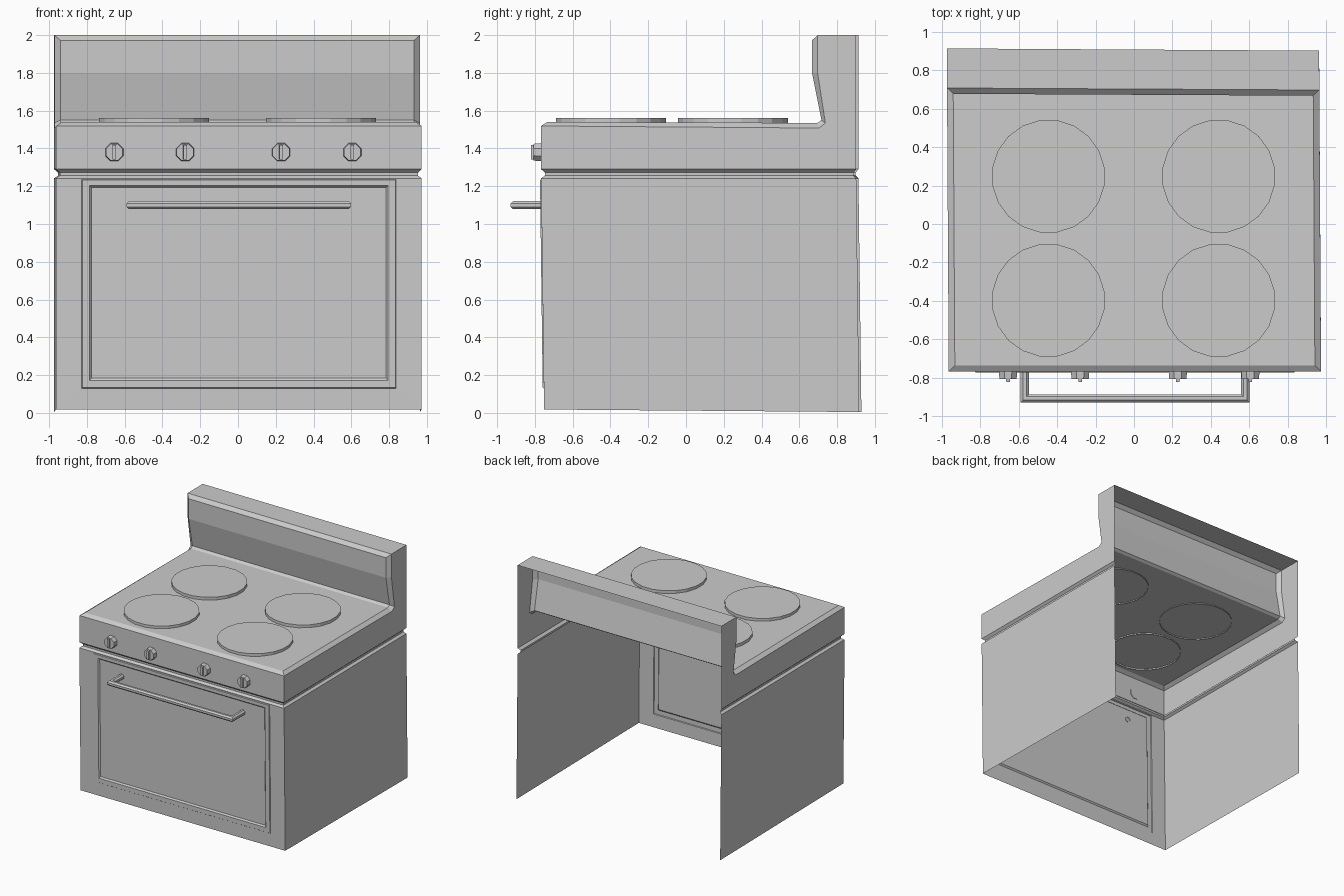
import bpy, bmesh, math
from mathutils import Matrix

if "Cube" in bpy.data.objects:
    bpy.data.objects.remove(bpy.data.objects["Cube"])

W, FRONT, BACK = 0.968, -0.767, 0.907


def finish(name, bm, skew=False):
    if skew:  # the sheet-metal shell is very slightly out of square
        for v in bm.verts:
            x, y, z = v.co
            if z < 1.24:
                y += 0.016 * (1.24 - z) / 1.24
            y -= 0.006 * x * (v.co.y - FRONT) / (BACK - FRONT)
            if z < 0.1:
                z -= 0.008 * y
            v.co = (x - 0.006 * v.co.y, y, z)
    bmesh.ops.remove_doubles(bm, verts=bm.verts, dist=0.0001)
    bmesh.ops.recalc_face_normals(bm, faces=bm.faces)
    me = bpy.data.meshes.new(name)
    bm.to_mesh(me)
    bm.free()
    ob = bpy.data.objects.new(name, me)
    bpy.context.collection.objects.link(ob)
    return ob


def bridge(bm, a, b, closed=True):
    n = len(a)
    for i in range(n if closed else n - 1):
        j = (i + 1) % n
        bm.faces.new((a[i], a[j], b[j], b[i]))


# lower body: side walls and recessed groove, open at back and bottom
bm = bmesh.new()
loops = []
for z, d in [(0.012, 0), (1.242, 0), (1.256, 0.02), (1.272, 0.02), (1.29, 0)]:
    w, f, b = W - d, FRONT + d, BACK - d * 0.7
    loops.append([bm.verts.new(p) for p in ((-w, b, z), (-w, f, z), (w, f, z), (w, b, z))])
for i in range(4):
    bridge(bm, loops[i], loops[i + 1], closed=False)
bmesh.ops.delete(bm, geom=[f for f in bm.faces if all(
    abs(v.co.y - FRONT) < 1e-4 and v.co.z < 1.25 for v in f.verts)], context='FACES_ONLY')

# oven door: concentric raised frame and recessed panel in the front sheet
rects = [(W, 0.012, 1.242, FRONT), (0.832, 0.13, 1.236, FRONT), (0.828, 0.134, 1.232, FRONT - 0.006),
         (0.79, 0.172, 1.203, FRONT - 0.006), (0.78, 0.184, 1.193, FRONT + 0.005)]
prev = None
for hx, z0, z1, y in rects:
    ring = [bm.verts.new(p) for p in ((-hx, y, z0), (hx, y, z0), (hx, y, z1), (-hx, y, z1))]
    if prev:
        bridge(bm, prev, ring)
    prev = ring
bm.faces.new(prev)
finish("oven_body", bm, True)

# upper housing: control panel, cooktop and backsplash from one side profile
outer = [(FRONT, 1.519), (0.71, 1.508), (0.743, 1.535), (0.702, 1.8), (0.702, 2.0)]
inner = [(-0.735, 1.54), (0.70, 1.535), (0.722, 1.55), (0.672, 1.8), (0.672, 1.972)]
bm = bmesh.new()
sides = []
for s in (-1, 1):
    o = [bm.verts.new((s * W, y, z)) for y, z in outer]
    i = [bm.verts.new((s * (W - 0.032), y, z)) for y, z in inner]
    top, low, front = [bm.verts.new((s * W, y, z)) for y, z in
                       ((BACK, 2.0), (BACK, 1.29), (FRONT, 1.29))]
    bm.faces.new(o + [top, low, front])
    bridge(bm, o, i, closed=False)
    sides.append([front, o[0]] + i + [o[-1], top])
bridge(bm, sides[0], sides[1], closed=False)
finish("cooktop_and_backsplash", bm, True)

# burners: shallow discs open underneath
for n, (x, y) in enumerate([(x, y) for x in (-0.445, 0.44) for y in (-0.397, 0.248)]):
    bm = bmesh.new()
    rings = [[bm.verts.new((x + 0.295 * math.cos((k + 0.5) * math.pi / 10),
                            y + 0.295 * math.sin((k + 0.5) * math.pi / 10), z))
              for k in range(20)] for z in (1.527, 1.562)]
    bridge(bm, rings[0], rings[1])
    bm.faces.new(rings[1])
    finish(f"burner_{n + 1}", bm)

# control knobs: octagonal base with a grip bar
for n, x in enumerate((-0.655, -0.28, 0.228, 0.605)):
    bm = bmesh.new()
    m = Matrix.Translation((x, -0.785, 1.38)) @ Matrix.Rotation(math.pi / 2, 4, 'X') \
        @ Matrix.Rotation(math.pi / 8, 4, 'Z')
    bmesh.ops.create_cone(bm, cap_ends=True, segments=8, radius1=0.052, radius2=0.048,
                          depth=0.044, matrix=m)
    m = Matrix.Translation((x, -0.8, 1.38)) @ Matrix.Diagonal((0.024, 0.042, 0.088, 1))
    bar = bmesh.ops.create_cube(bm, size=1, matrix=m)['verts']
    for v in bar:  # taper the grip towards the user
        if v.co.y < -0.81:
            v.co.x = x + (v.co.x - x) * 0.75
            v.co.z = 1.38 + (v.co.z - 1.38) * 0.85
    finish(f"knob_{n + 1}", bm)

# door handle: octagonal tube with mitred corners
bm = bmesh.new()
section = [(0.023 * math.cos((k + 0.5) * math.pi / 4), 0.023 * math.sin((k + 0.5) * math.pi / 4))
           for k in range(8)]
rings = []
for s, corner in ((-1, False), (-1, True), (1, True), (1, False)):
    rings.append([bm.verts.new((0.005 + s * (0.573 + u), -0.907 - u if corner else -0.755, 1.1 + v))
                  for u, v in section])
for a, b in zip(rings, rings[1:]):
    bridge(bm, a, b)
finish("door_handle", bm)
